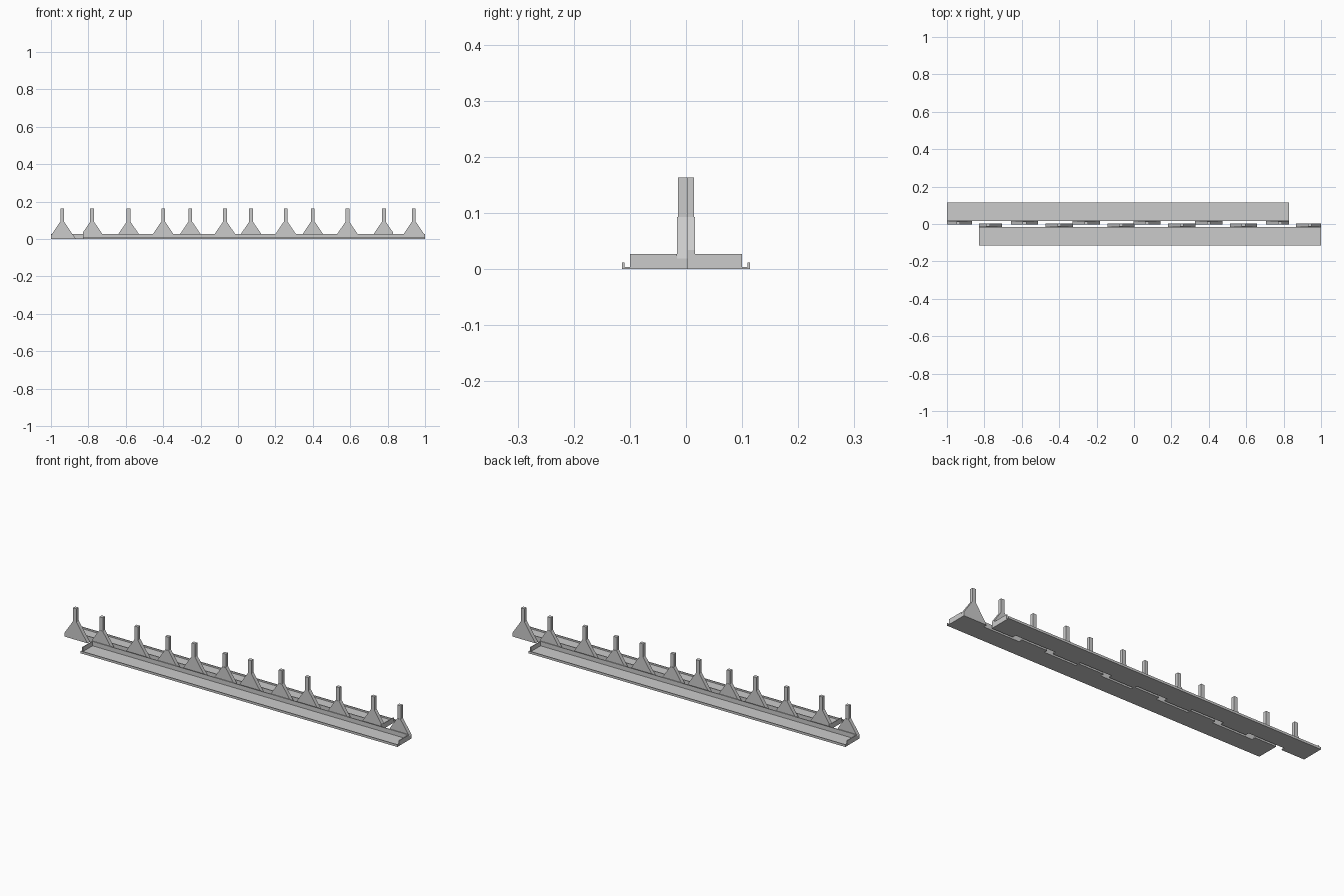
import bpy
import bmesh
from math import pi
from mathutils import Matrix

if "Cube" in bpy.data.objects:
    bpy.data.objects.remove(bpy.data.objects["Cube"], do_unlink=True)

steel = bpy.data.materials.new("grey_steel")
steel.use_nodes = True
colour = (0.6, 0.6, 0.6, 1)
steel.diffuse_color = colour
steel.node_tree.nodes["Principled BSDF"].inputs["Base Color"].default_value = colour

LEFT_END, RIGHT_END = -0.83, 1.0
INNER, OUTER = -0.016, -0.114
WALL = 0.004
HIGH, LOW = 0.027, 0.012
BRACKETS = (-0.78, -0.4, -0.07, 0.255, 0.585, 0.94)


def prism(name, outline, y0, y1, turn):
    """Extrude an x-z outline from y0 to y1, optionally turned half a circle."""
    bm = bmesh.new()
    face = bm.faces.new([bm.verts.new((x, y0, z)) for x, z in outline])
    moved = bmesh.ops.extrude_face_region(bm, geom=[face])["geom"]
    verts = [v for v in moved if isinstance(v, bmesh.types.BMVert)]
    bmesh.ops.translate(bm, verts=verts, vec=(0, y1 - y0, 0))
    bmesh.ops.recalc_face_normals(bm, faces=bm.faces)
    bm.transform(Matrix.Rotation(turn, 4, "Z"))
    mesh = bpy.data.meshes.new(name)
    bm.to_mesh(mesh)
    bm.free()
    mesh.materials.append(steel)
    obj = bpy.data.objects.new(name, mesh)
    bpy.context.collection.objects.link(obj)


def box(name, x0, x1, y0, y1, z0, z1, turn):
    prism(name, [(x0, z0), (x1, z0), (x1, z1), (x0, z1)], y0, y1, turn)


def gusset_outline(x):
    """Sloped bracket foot, cut off where it would pass the rail ends."""
    foot, neck, top = 0.073, 0.01, 0.093
    bottom, upper = [], [(x + neck, top), (x - neck, top)]
    slope = top / (foot - neck)
    right = min(x + foot, RIGHT_END)
    left = max(x - foot, LEFT_END)
    bottom = [(left, 0), (right, 0)]
    if right < x + foot:
        bottom.append((right, (x + foot - right) * slope))
    if left > x - foot:
        upper.append((left, (left - x + foot) * slope))
    return bottom + upper


# Two matching halves, the rear one turned half a circle
for side, turn in (("front", 0), ("back", pi)):
    # Tray rail
    box(side + "_rail_floor", LEFT_END, RIGHT_END, OUTER, INNER, 0, WALL, turn)
    box(side + "_rail_lip", LEFT_END, RIGHT_END, OUTER, OUTER + WALL, 0, LOW, turn)
    box(side + "_rail_wall", LEFT_END, RIGHT_END, INNER - WALL, INNER, 0, HIGH, turn)
    for label, x in (("left", LEFT_END), ("right", RIGHT_END - WALL)):
        box(f"{side}_{label}_end_plate", x, x + WALL, -0.1, INNER, 0, HIGH, turn)

    # Brackets with upright posts
    for i, x in enumerate(BRACKETS, 1):
        prism(f"{side}_bracket_{i}", gusset_outline(x), INNER, WALL, turn)
        box(f"{side}_post_{i}", x - 0.01, x + 0.01, -0.014, WALL, 0.093, 0.163, turn)
